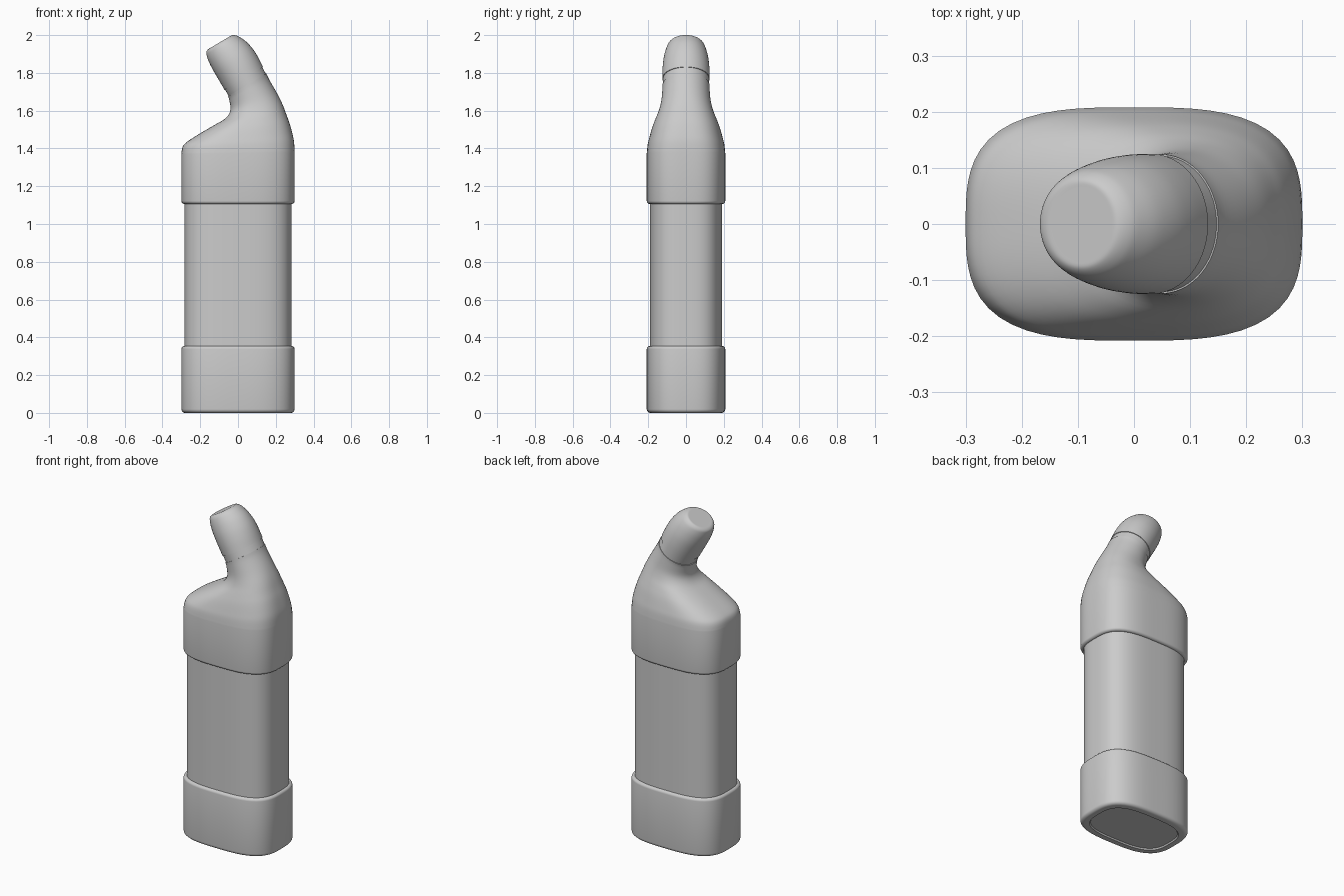
import bpy, bmesh, math

if "Cube" in bpy.data.objects:
    bpy.data.objects.remove(bpy.data.objects["Cube"])

SEG = 72


def make_ring(bm, row):
    # Tilted superellipse: left point, right point, half depth, squareness
    xl, zl, xr, zr, d, n = row
    verts = []
    for i in range(SEG):
        a = 2 * math.pi * i / SEG
        c, s = math.cos(a), math.sin(a)
        r = (abs(c) ** n + abs(s) ** n) ** (-1 / n)
        t = 0.5 + 0.5 * r * c
        verts.append(bm.verts.new((xl + (xr - xl) * t, d * r * s, zl + (zr - zl) * t)))
    return verts


def smooth_rows(rows, steps=4):
    # Catmull-Rom interpolation between the key sections
    out = []
    for i in range(len(rows) - 1):
        p0, p1, p2 = rows[max(i - 1, 0)], rows[i], rows[i + 1]
        p3 = rows[min(i + 2, len(rows) - 1)]
        for k in range(steps):
            t = k / steps
            out.append(tuple(
                0.5 * (2 * b + (c - a) * t + (2 * a - 5 * b + 4 * c - d) * t * t
                       + (3 * b - a - 3 * c + d) * t ** 3)
                for a, b, c, d in zip(p0, p1, p2, p3)))
    return out + [rows[-1]]


def loft(name, rows, angle=40):
    bm = bmesh.new()
    rings = [make_ring(bm, r) for r in rows]
    for a, b in zip(rings, rings[1:]):
        for i in range(SEG):
            j = (i + 1) % SEG
            bm.faces.new((a[i], a[j], b[j], b[i]))
    bm.faces.new(rings[0][::-1])
    bm.faces.new(rings[-1])
    bmesh.ops.recalc_face_normals(bm, faces=bm.faces)
    me = bpy.data.meshes.new(name)
    bm.to_mesh(me)
    bm.free()
    ob = bpy.data.objects.new(name, me)
    bpy.context.collection.objects.link(ob)
    bpy.ops.object.select_all(action='DESELECT')
    ob.select_set(True)
    bpy.context.view_layer.objects.active = ob
    bpy.ops.object.shade_smooth_by_angle(angle=math.radians(angle))
    return ob


def flat(inset, z):
    # Level section, inset from the widest outline
    return (-0.3 + inset, z, 0.3 - inset, z, 0.208 - inset, 3.1)


def arc(cx, cz, r, a0, a1, n=5):
    # Rounded edge in (inset, z) profile space
    return [flat(cx - r * math.cos(math.radians(a0 + (a1 - a0) * k / n)),
                 cz + r * math.sin(math.radians(a0 + (a1 - a0) * k / n)))
            for k in range(n + 1)]


# Lower sleeve, slim middle and upper sleeve
trunk = [flat(0.05, 0.008), flat(0.045, 0.0)]
trunk += arc(0.02, 0.02, 0.02, -90, 0)
trunk += arc(0.016, 0.338, 0.016, 0, 90)
trunk += [flat(0.017, 0.35), flat(0.017, 1.113)]
trunk += arc(0.016, 1.122, 0.016, -90, 0)

# Shoulder leaning into the angled neck
shoulder = smooth_rows([
    (-0.300, 1.370, 0.300, 1.380, 0.208, 3.1),
    (-0.293, 1.408, 0.297, 1.430, 0.203, 3.0),
    (-0.270, 1.435, 0.290, 1.470, 0.195, 2.9),
    (-0.200, 1.480, 0.274, 1.530, 0.180, 2.7),
    (-0.125, 1.524, 0.257, 1.577, 0.163, 2.5),
    (-0.066, 1.560, 0.235, 1.635, 0.144, 2.3),
    (-0.040, 1.603, 0.205, 1.695, 0.131, 2.1),
    (-0.046, 1.655, 0.165, 1.765, 0.125, 2.0),
    (-0.053, 1.675, 0.150, 1.797, 0.124, 2.0),
])
loft("bottle_body", trunk + shoulder)

# Thin recessed band between neck and cap
loft("neck_band", [
    (-0.047, 1.672, 0.150, 1.790, 0.121, 2.0),
    (-0.070, 1.714, 0.128, 1.832, 0.121, 2.0),
])

# Tapered cap with a flat round tip
loft("nozzle_cap", smooth_rows([
    (-0.071, 1.710, 0.132, 1.832, 0.125, 2.0),
    (-0.103, 1.765, 0.108, 1.880, 0.124, 2.0),
    (-0.135, 1.820, 0.080, 1.925, 0.119, 2.0),
    (-0.157, 1.865, 0.045, 1.964, 0.109, 2.0),
    (-0.166, 1.895, 0.010, 1.989, 0.098, 2.0),
    (-0.167, 1.911, -0.010, 1.998, 0.089, 2.0),
    (-0.159, 1.924, -0.029, 2.000, 0.078, 2.0),
    (-0.145, 1.933, -0.042, 1.994, 0.066, 2.0),
]))
